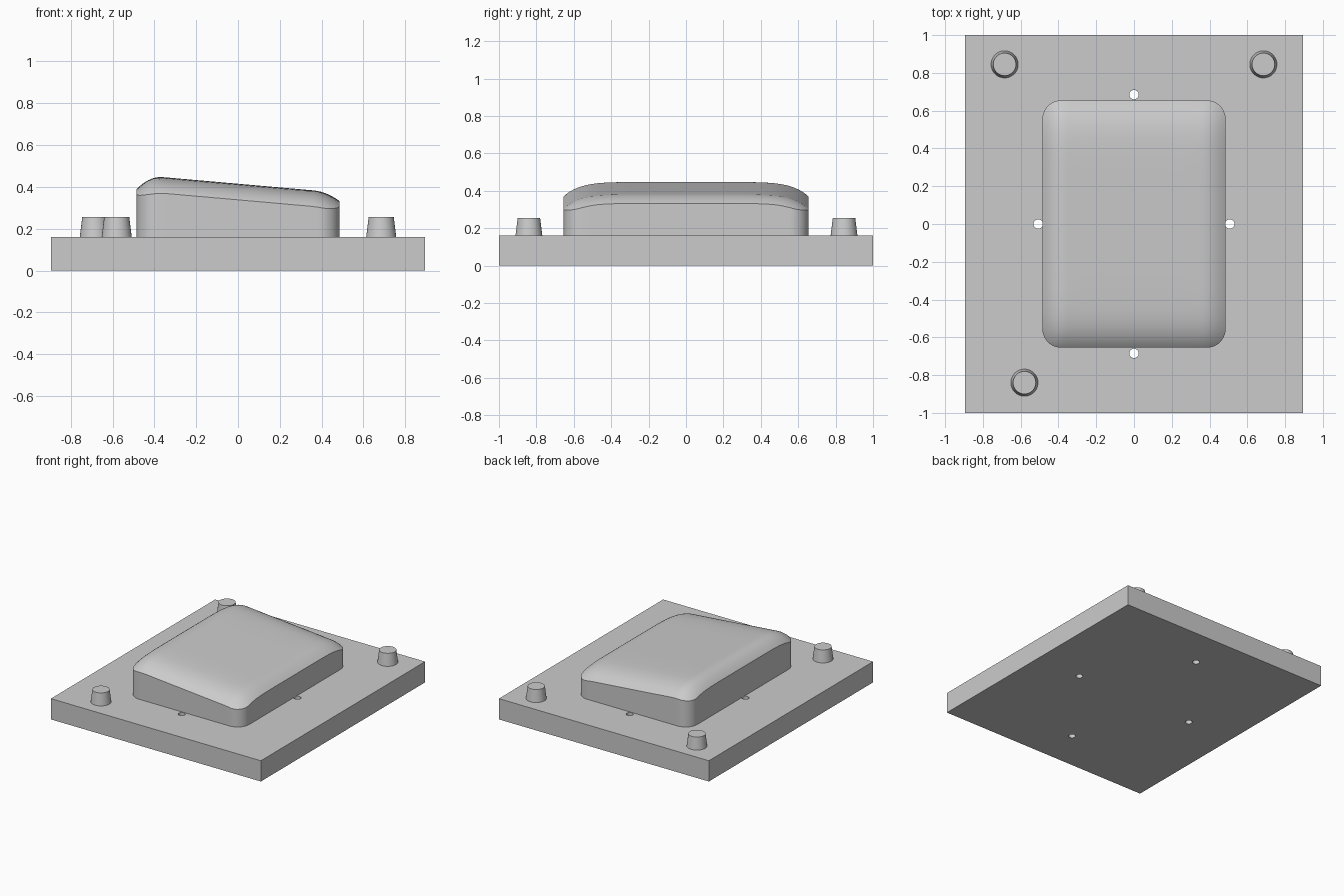
import bpy, bmesh, math

if "Cube" in bpy.data.objects:
    bpy.data.objects.remove(bpy.data.objects["Cube"])

grey = bpy.data.materials.new("light_grey")
grey.diffuse_color = (0.6, 0.6, 0.6, 1)
grey.use_nodes = True
grey.node_tree.nodes["Principled BSDF"].inputs["Base Color"].default_value = grey.diffuse_color

PLATE_TOP = 0.16
HX, HY, CORNER = 0.485, 0.655, 0.1


def finish(obj, angle=35):
    obj.data.materials.clear()
    obj.data.materials.append(grey)
    bpy.ops.object.select_all(action='DESELECT')
    obj.select_set(True)
    bpy.context.view_layer.objects.active = obj
    bpy.ops.object.shade_smooth_by_angle(angle=math.radians(angle))


def cone(name, x, y, z0, z1, r0, r1, sides):
    bpy.ops.mesh.primitive_cone_add(vertices=sides, radius1=r0, radius2=r1,
                                    depth=z1 - z0, location=(x, y, (z0 + z1) / 2))
    obj = bpy.context.object
    obj.name = name
    return obj


# Base plate
bpy.ops.mesh.primitive_cube_add(size=1, location=(0, 0, PLATE_TOP / 2))
plate = bpy.context.object
plate.name = "base_plate"
plate.scale = (1.79, 2.0, PLATE_TOP)
bpy.ops.object.transform_apply(location=True, rotation=False, scale=True)

# Four small holes through the plate
for x, y in ((-0.507, 0), (0.507, 0), (0, -0.685), (0, 0.685)):
    cutter = cone("hole_cutter", x, y, -0.1, 0.3, 0.025, 0.025, 24)
    cutter.hide_render = True
    mod = plate.modifiers.new("hole", 'BOOLEAN')
    mod.operation = 'DIFFERENCE'
    mod.solver = 'EXACT'
    mod.object = cutter
    bpy.context.view_layer.objects.active = plate
    bpy.ops.object.modifier_apply(modifier=mod.name)
    bpy.data.objects.remove(cutter)
finish(plate)

# Tapered locating pegs
for x, y in ((-0.685, 0.845), (0.685, 0.845), (-0.58, -0.84)):
    finish(cone("locating_peg", x, y, PLATE_TOP - 0.001, 0.255, 0.072, 0.06, 48))


# Sloped crown that falls away towards the block's edges
def crown(x, y):
    z = 0.415 - 0.088 * x
    z -= 0.068 * (max(0, -0.36 - x) / 0.125) ** 2
    z -= 0.040 * (max(0, x - 0.36) / 0.125) ** 2
    return z - 0.077 * (abs(y) / HY) ** 7.5


# Rounded rectangle outline, anticlockwise, with subdivided straight sides
def outline():
    pts = []
    for i, (sx, sy) in enumerate(((1, 1), (-1, 1), (-1, -1), (1, -1))):
        cx, cy = sx * (HX - CORNER), sy * (HY - CORNER)
        for k in range(11):
            a = math.pi / 2 * (i + k / 10)
            pts.append((cx + CORNER * math.cos(a), cy + CORNER * math.sin(a)))
    full = []
    for p, q in zip(pts, pts[1:] + pts[:1]):
        n = max(1, round(math.dist(p, q) / 0.04))
        full += [(p[0] + (q[0] - p[0]) * k / n, p[1] + (q[1] - p[1]) * k / n)
                 for k in range(n)]
    return full


# Moulding block: upright wall, then shrinking rings across the crown
bm = bmesh.new()
edge = outline()
n = len(edge)
rings = [[bm.verts.new((x, y, PLATE_TOP - 0.001)) for x, y in edge]]
for s in (1, .985, .97, .95, .93, .91, .89, .865, .84, .81, .78, .74, .7, .6, .45, .3, .15):
    rings.append([bm.verts.new((x * s, y * s, crown(x * s, y * s))) for x, y in edge])
for a, b in zip(rings, rings[1:]):
    for i in range(n):
        j = (i + 1) % n
        bm.faces.new((a[i], a[j], b[j], b[i]))
centre = bm.verts.new((0, 0, crown(0, 0)))
for i in range(n):
    bm.faces.new((rings[-1][i], rings[-1][(i + 1) % n], centre))
bm.faces.new(rings[0][::-1])
mesh = bpy.data.meshes.new("moulding_block")
bm.to_mesh(mesh)
bm.free()
block = bpy.data.objects.new("moulding_block", mesh)
bpy.context.collection.objects.link(block)
finish(block, 30)
